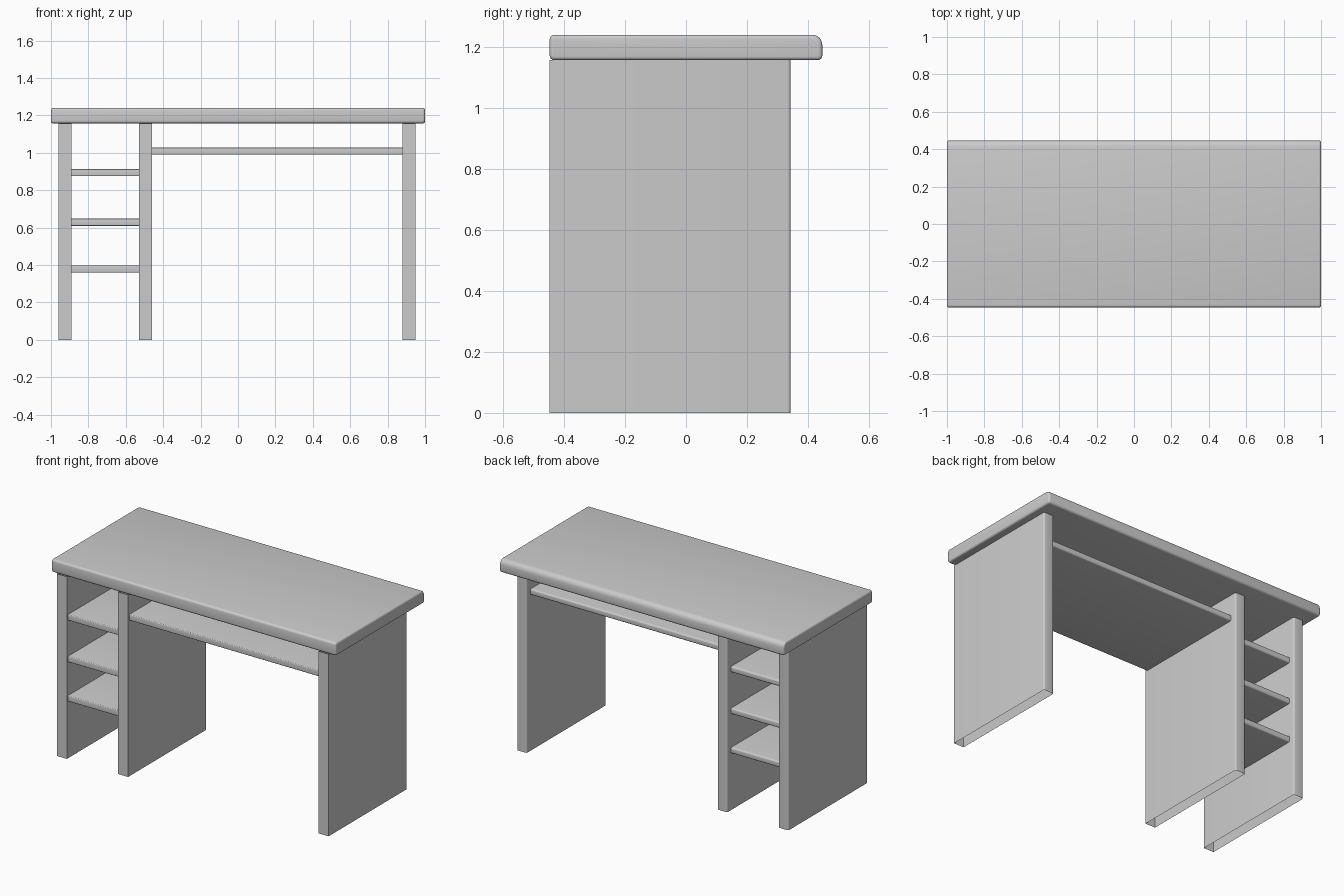
import bpy, bmesh
from math import pi, sin, cos

if "Cube" in bpy.data.objects:
    bpy.data.objects.remove(bpy.data.objects["Cube"])


def rounded_rect(u0, u1, v0, v1, radii, seg=4):
    """Outline of a rectangle; radii for (u0v0, u1v0, u1v1, u0v1)."""
    corners = [(u0, v0, 1, 1), (u1, v0, -1, 1), (u1, v1, -1, -1), (u0, v1, 1, -1)]
    pts = []
    for i, ((u, v, su, sv), r) in enumerate(zip(corners, radii)):
        if r == 0:
            pts.append((u, v))
            continue
        for k in range(seg + 1):
            a = pi + (i + k / seg) * pi / 2
            pts.append((u + su * r + r * cos(a), v + sv * r + r * sin(a)))
    return pts


def prism(name, outline, axis, a, b, caps=False, end_bevel=0):
    """Extrude an outline along x or z, optionally with closed, rounded ends."""
    bm = bmesh.new()

    def place(p, t):
        return (t, *p) if axis == 'x' else (*p, t)

    lo, hi = [[bm.verts.new(place(p, t)) for p in outline] for t in (a, b)]
    n = len(outline)
    for i in range(n):
        j = (i + 1) % n
        bm.faces.new((lo[i], lo[j], hi[j], hi[i]))
    if caps:
        ends = [bm.faces.new(lo[::-1]), bm.faces.new(hi)]
        if end_bevel:
            bmesh.ops.bevel(bm, geom=[e for f in ends for e in f.edges],
                            offset=end_bevel, segments=4, profile=0.5,
                            affect='EDGES')
    me = bpy.data.meshes.new(name)
    bm.to_mesh(me)
    bm.free()
    ob = bpy.data.objects.new(name, me)
    bpy.context.collection.objects.link(ob)
    bpy.ops.object.select_all(action='DESELECT')
    ob.select_set(True)
    bpy.context.view_layer.objects.active = ob
    bpy.ops.object.shade_smooth_by_angle(angle=pi / 6)
    return ob


# Table top: softly rounded, with a fuller curve along the top back edge
prism("table_top",
      rounded_rect(-0.447, 0.447, 1.157, 1.24, (0.015, 0.015, 0.032, 0.015)),
      'x', -1, 1, caps=True, end_bevel=0.012)

# Three upright panels: square front, rounded back corners, open bottoms
for name, x in (("left_panel", -0.96), ("middle_panel", -0.53), ("right_panel", 0.88)):
    prism(name, rounded_rect(x, x + 0.07, -0.447, 0.343, (0, 0, 0.01, 0.01)),
          'z', 0, 1.158)

# Shelves: three in the side bay and one wide tray under the top
shelves = [("lower_shelf", -0.89, -0.53, 0.36),
           ("middle_shelf", -0.89, -0.53, 0.61),
           ("upper_shelf", -0.89, -0.53, 0.875),
           ("wide_tray", -0.46, 0.88, 0.99)]
for name, x0, x1, z in shelves:
    prism(name, rounded_rect(-0.435, 0.305, z, z + 0.038, (0.005, 0.01, 0.01, 0.005)),
          'x', x0, x1)
